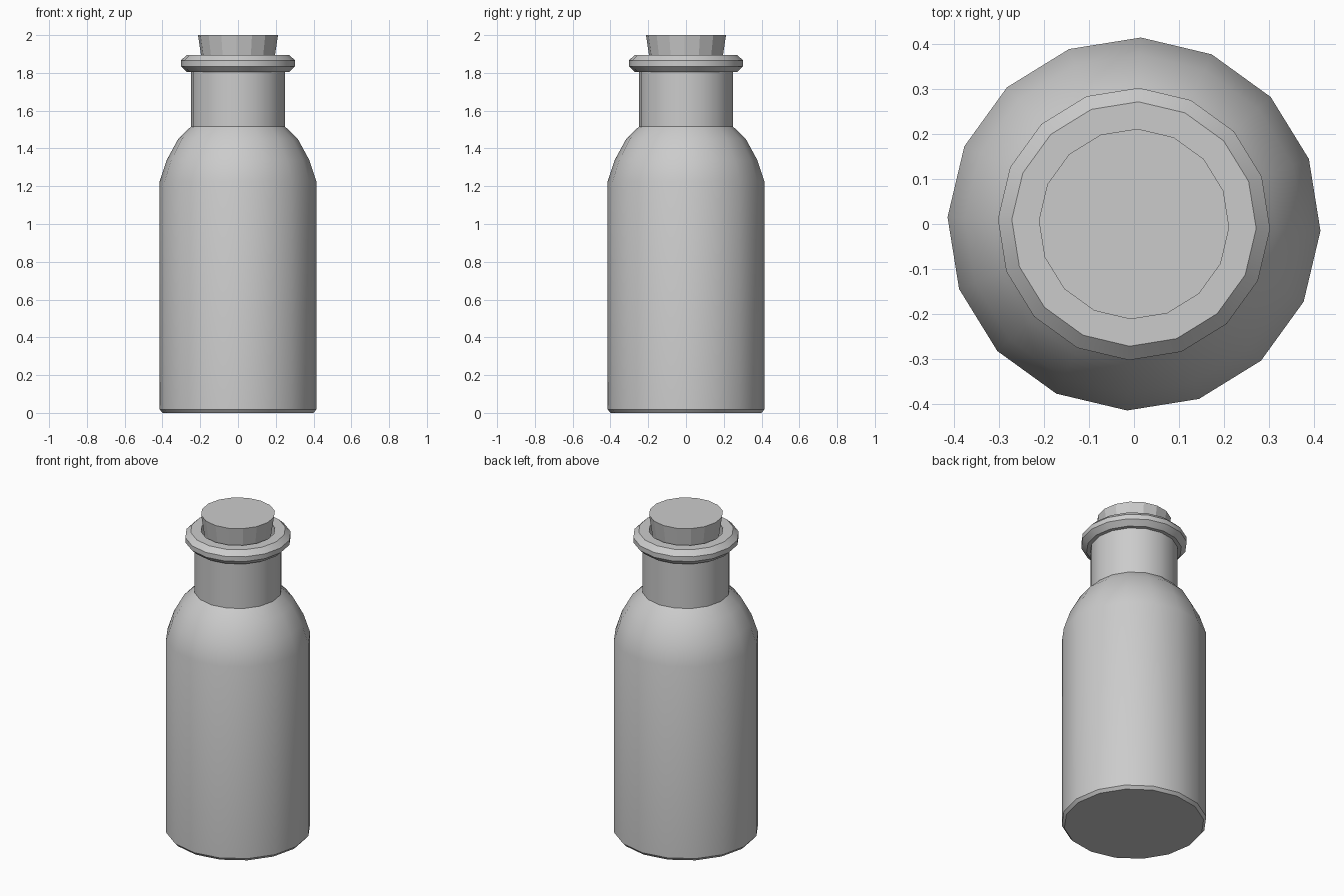
import bpy, bmesh, math

if "Cube" in bpy.data.objects:
    bpy.data.objects.remove(bpy.data.objects["Cube"])

SIDES = 16
OFFSET = math.radians(-2.1)


def lathe(name, profile, smooth):
    """Spin a (radius, z) profile round z and cap both ends."""
    bm = bmesh.new()
    rings = []
    for r, z in profile:
        ring = []
        for i in range(SIDES):
            a = OFFSET + 2 * math.pi * i / SIDES
            ring.append(bm.verts.new((r * math.cos(a), r * math.sin(a), z)))
        rings.append(ring)
    for low, high in zip(rings, rings[1:]):
        for i in range(SIDES):
            j = (i + 1) % SIDES
            bm.faces.new((low[i], low[j], high[j], high[i]))
    bm.faces.new(rings[0][::-1])
    bm.faces.new(rings[-1])
    bmesh.ops.recalc_face_normals(bm, faces=bm.faces)
    mesh = bpy.data.meshes.new(name)
    bm.to_mesh(mesh)
    bm.free()
    obj = bpy.data.objects.new(name, mesh)
    bpy.context.collection.objects.link(obj)
    if smooth:
        bpy.ops.object.select_all(action='DESELECT')
        obj.select_set(True)
        bpy.context.view_layer.objects.active = obj
        bpy.ops.object.shade_smooth_by_angle(angle=math.radians(30))
    return obj


# Bottle: base bevel, straight body, rounded shoulder, neck, lip and bore
lathe("bottle", [
    (0.40, 0.0), (0.415, 0.018), (0.415, 1.225),
    (0.377, 1.34), (0.317, 1.45), (0.25, 1.515),
    (0.25, 1.805), (0.272, 1.805), (0.303, 1.835), (0.303, 1.865),
    (0.272, 1.895), (0.212, 1.895), (0.212, 1.70),
], True)

# Tapered cork pushed into the neck
lathe("cork", [(0.17, 1.72), (0.212, 2.0)], False)
